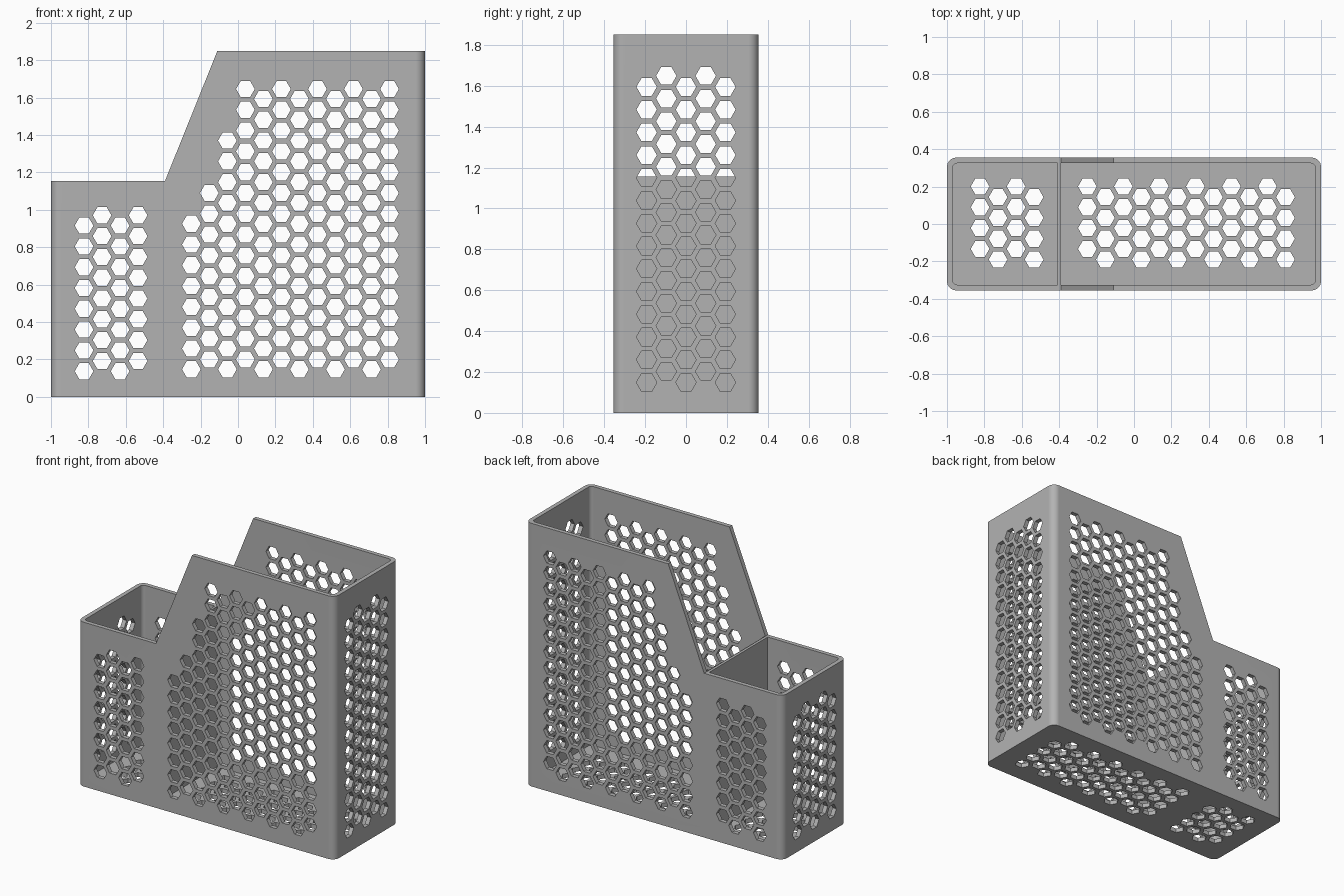
import bpy, bmesh, math

cube = bpy.data.objects.get("Cube")
if cube:
    bpy.data.objects.remove(cube, do_unlink=True)

W, D, WALL = 1.0, 0.355, 0.03          # half width, half depth, wall
LOW, HIGH = 1.155, 1.85                # rim heights
DIV_L, DIV_R = -0.408, -0.389          # divider faces
COL, ROW, HEX = 0.0963, 0.1112, 0.05   # honeycomb spacing and hexagon radius

grey = bpy.data.materials.new("matte grey")
grey.use_nodes = True
grey.diffuse_color = (0.45, 0.45, 0.45, 1)
grey.node_tree.nodes["Principled BSDF"].inputs["Base Color"].default_value = (0.45, 0.45, 0.45, 1)


def finish(name, bm):
    bmesh.ops.recalc_face_normals(bm, faces=bm.faces)
    me = bpy.data.meshes.new(name)
    bm.to_mesh(me)
    bm.free()
    me.materials.append(grey)
    ob = bpy.data.objects.new(name, me)
    bpy.context.collection.objects.link(ob)
    return ob


def prism(bm, points, offset):
    """Extrude a closed outline of 3D points along an offset."""
    face = bm.faces.new([bm.verts.new(p) for p in points])
    ext = bmesh.ops.extrude_face_region(bm, geom=[face], use_keep_orig=True)["geom"]
    verts = [g for g in ext if isinstance(g, bmesh.types.BMVert)]
    bmesh.ops.translate(bm, verts=verts, vec=offset)


def rounded(x0, x1, y, z, r_left, r_right, steps=8):
    """Plan outline of a box with its own corner radius at each end."""
    pts = []
    corners = ((x1, 1, 1, r_right), (x0, -1, 1, r_left), (x0, -1, -1, r_left), (x1, 1, -1, r_right))
    for i, (x, sx, sy, r) in enumerate(corners):
        cx, cy = x - sx * r, sy * (y - r)
        for s in range(steps + 1 if r else 1):
            a = math.pi / 2 * (i + s / steps)
            pts.append((cx + r * math.cos(a), cy + r * math.sin(a), z))
    return pts


def honeycomb(bm, columns, place, offset):
    """Hexagonal punches; columns holds (u, first v, count)."""
    for u, v, count in columns:
        for n in range(count):
            ring = [(u + HEX * math.cos(k * math.pi / 3),
                     v + n * ROW + HEX * math.sin(k * math.pi / 3)) for k in range(6)]
            prism(bm, [place(*p) for p in ring], offset)


def cut(target, bm):
    cutter = finish("cutter", bm)
    cutter.hide_render = True
    mod = target.modifiers.new("cut", "BOOLEAN")
    mod.operation, mod.solver, mod.object = "DIFFERENCE", "EXACT", cutter
    bpy.context.view_layer.objects.active = target
    bpy.ops.object.modifier_apply(modifier=mod.name)
    bpy.data.objects.remove(cutter, do_unlink=True)


# Outer body
bm = bmesh.new()
prism(bm, rounded(-W, W, D, 0, 0.05, 0.05), (0, 0, HIGH))
body = finish("organizer_body", bm)

# Low front end with sloping shoulder
bm = bmesh.new()
slope = (HIGH - LOW) / 0.28
top = HIGH + 0.1
prism(bm, [(-1.2, -0.5, LOW), (-0.39, -0.5, LOW),
           (-0.39 + (top - LOW) / slope, -0.5, top), (-1.2, -0.5, top)], (0, 1, 0))
cut(body, bm)

# Two compartments either side of the divider
bm = bmesh.new()
prism(bm, rounded(-W + WALL, DIV_L, D - WALL, WALL, 0.025, 0), (0, 0, 2))
prism(bm, rounded(DIV_R, W - WALL, D - WALL, WALL, 0, 0.025), (0, 0, 2))
cut(body, bm)

# Column positions shared by the long walls and the floor
tall_x = [0.81 - COL * k for k in range(12)]
short_x = [-0.823 + COL * k for k in range(4)]

# Long walls: the last tall columns shorten under the slope
counts = [14] * 9 + [12, 9, 8]
columns = [(x, 0.147 if k % 2 else 0.2, counts[k]) for k, x in enumerate(tall_x)]
columns += [(x, 0.192 if k % 2 else 0.137, 8) for k, x in enumerate(short_x)]
bm = bmesh.new()
honeycomb(bm, columns, lambda u, v: (u, -0.5, v), (0, 1, 0))
cut(body, bm)

# End walls
end_y = [COL * k for k in range(-2, 3)]
bm = bmesh.new()
honeycomb(bm, [(y, 0.203 if k % 2 else 0.149, 14) for k, y in enumerate(end_y)],
          lambda u, v: (0.93, u, v), (0.15, 0, 0))
honeycomb(bm, [(y, 0.192 if k % 2 else 0.137, 8) for k, y in enumerate(end_y)],
          lambda u, v: (-1.08, u, v), (0.15, 0, 0))
cut(body, bm)

# Floor
columns = [(x, -0.133 if k % 2 else -0.19, 4) for k, x in enumerate(tall_x)]
columns += [(x, -0.19 if k % 2 else -0.133, 4) for k, x in enumerate(short_x)]
bm = bmesh.new()
honeycomb(bm, columns, lambda u, v: (u, v, -0.05), (0, 0, 0.12))
cut(body, bm)

# Smooth rounded corners, flat walls
bpy.ops.object.select_all(action="DESELECT")
body.select_set(True)
bpy.context.view_layer.objects.active = body
bpy.ops.object.shade_smooth_by_angle(angle=math.radians(30))
weighted = body.modifiers.new("flat walls", "WEIGHTED_NORMAL")
weighted.keep_sharp = True
